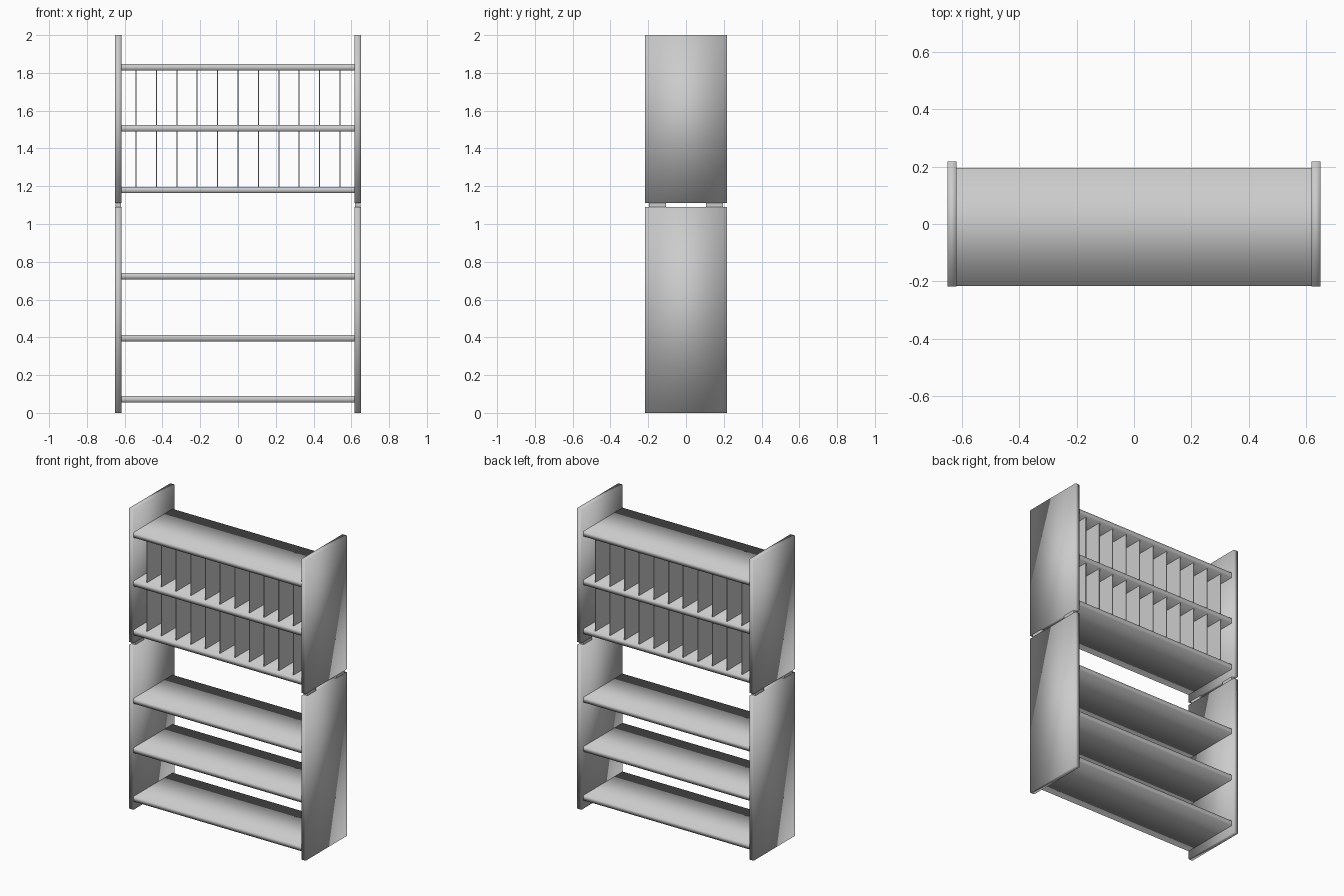
import bpy
import bmesh
from mathutils import Vector

if "Cube" in bpy.data.objects:
    bpy.data.objects.remove(bpy.data.objects["Cube"], do_unlink=True)

# Single painted-grey finish
GREY = (0.6, 0.6, 0.6, 1.0)
mat = bpy.data.materials.new("light grey")
mat.use_nodes = True
mat.diffuse_color = GREY
bsdf = next(n for n in mat.node_tree.nodes if n.type == 'BSDF_PRINCIPLED')
bsdf.inputs["Base Color"].default_value = GREY


def box(name, lo, hi, smooth=True, sharp_ends=False):
    """Box between two corners; sharp_ends keeps the faces at its x ends crisp."""
    lo, hi = Vector(lo), Vector(hi)
    size, centre = hi - lo, (lo + hi) / 2
    bm = bmesh.new()
    bmesh.ops.create_cube(bm, size=1.0)
    for v in bm.verts:
        v.co = Vector(a * b for a, b in zip(v.co, size))
    for f in bm.faces:
        f.smooth = smooth
        if sharp_ends and abs(f.normal.x) > 0.9:
            for e in f.edges:
                e.smooth = False
    mesh = bpy.data.meshes.new(name)
    bm.to_mesh(mesh)
    bm.free()
    mesh.materials.append(mat)
    obj = bpy.data.objects.new(name, mesh)
    obj.location = centre
    bpy.context.collection.objects.link(obj)
    return obj


OUT, IN = 0.65, 0.618        # outer and inner faces of the side panels
FRONT, BACK = -0.217, 0.217  # panel depth
SHELF_BACK = 0.195
THICK = 0.034

# Side panels in two stacked sections, joined by short spacer blocks
for side, s in (("left", 1), ("right", -1)):
    x0, x1 = sorted((s * IN, s * OUT))
    box(f"{side}_lower_panel", (x0, FRONT, 0.0), (x1, BACK, 1.09))
    box(f"{side}_upper_panel", (x0, FRONT, 1.11), (x1, BACK, 2.0))
    for end, y0, y1 in (("front", -0.195, -0.107), ("back", 0.107, 0.195)):
        box(f"{side}_{end}_spacer", (x0 + 0.001, y0, 1.085),
            (x1 - 0.001, y1, 1.115), smooth=False)

# Shelves, listed by the height of their top face
shelf_tops = (0.089, 0.413, 0.741, 1.197, 1.523, 1.846)
for i, top in enumerate(shelf_tops, 1):
    box(f"shelf_{i}", (-IN, FRONT + 0.001, top - THICK),
        (IN, SHELF_BACK, top), sharp_ends=True)

# Two rows of thin upright dividers between the upper shelves
for row, (low, high) in enumerate(zip(shelf_tops[3:5], shelf_tops[4:6]), 1):
    for i in range(11):
        x = (i - 5) * 0.108
        box(f"divider_{row}_{i + 1}", (x - 0.0025, -0.19, low),
            (x + 0.0025, 0.185, high - THICK), smooth=False)
